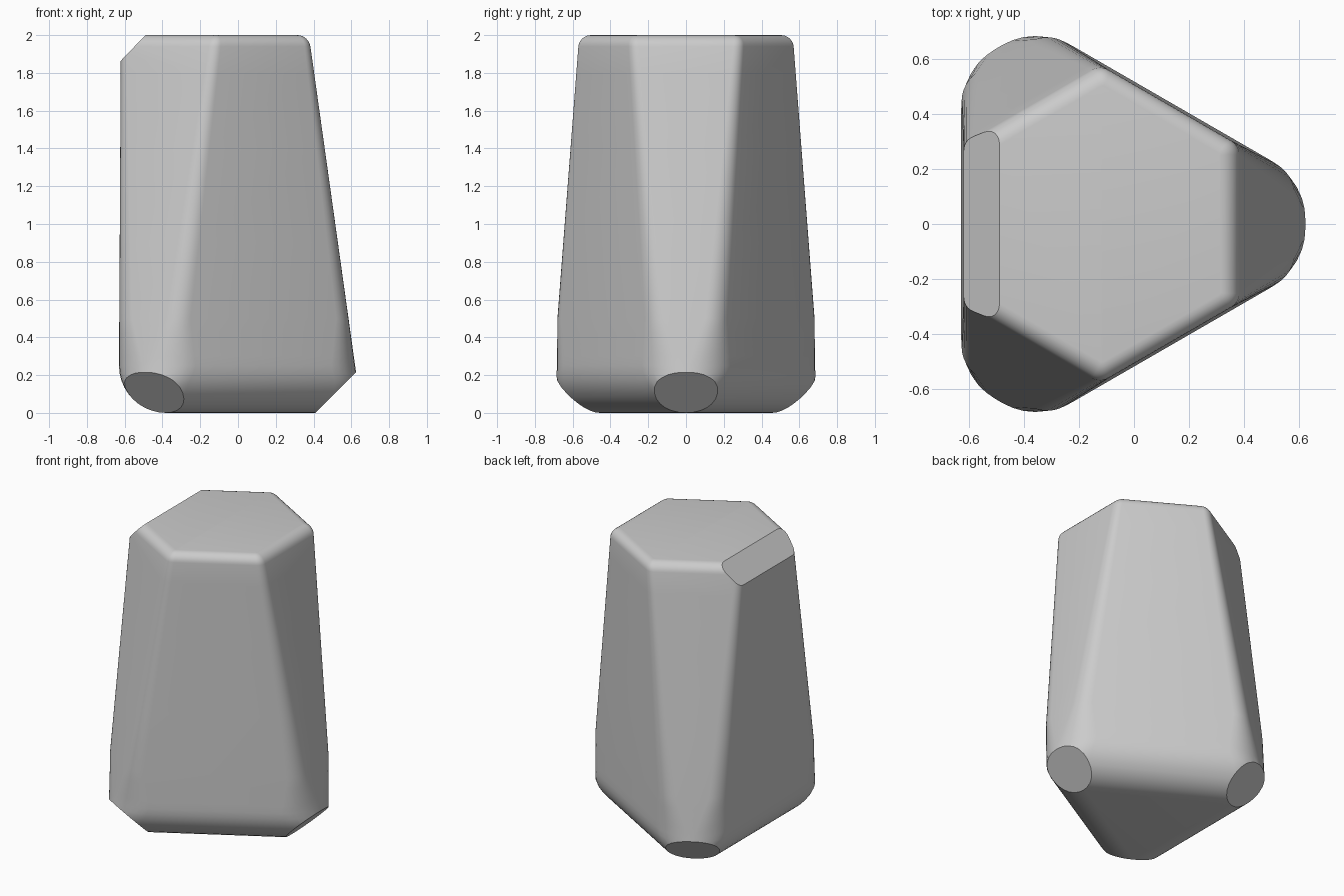
import bpy, bmesh, math
from mathutils import Vector

old = bpy.data.objects.get("Cube")
if old:
    bpy.data.objects.remove(old)

CENTRE_X = -0.12      # axis of the three-sided body
SIDE = 0.51           # distance from the axis to each broad side
ROUND = 0.25          # radius of the lower edges
BEVEL = 0.06          # radius of the top edges
TOP = 2.0
STEPS = 6             # segments in each rounded upright edge


def blend(a, b, t):
    return a + (b - a) * min(max(t, 0), 1)


def section(z):
    """Distances of the broad and corner sides, and the edge radius, at a height."""
    side = blend(SIDE, SIDE - 0.01, (z - ROUND) / (TOP - ROUND))
    corner = 0.775 - 0.14 * z
    radius = blend(0.13, 0.06, (z - 0.5) / 1.5)
    if z < 0.5:
        radius = blend(ROUND, radius, (z - ROUND) / 0.25)
    if z < ROUND:
        radius = math.sqrt(max(ROUND ** 2 - (ROUND - z) ** 2, 0))
        side = SIDE - ROUND + radius
        corner = min(corner, 2 * (SIDE - ROUND) + radius)
    if z > TOP - BEVEL:
        inset = BEVEL - math.sqrt(max(BEVEL ** 2 - (z - TOP + BEVEL) ** 2, 0))
        side, corner = side - inset, corner - inset
        radius -= inset * 0.8
    half = (2 * side - corner) / math.sqrt(3)
    return side, corner, min(radius, half * math.sqrt(3))


def ring(bm, z):
    """One six-sided outline with rounded corners."""
    side, corner, radius = section(z)
    half = (2 * side - corner) / math.sqrt(3)
    shift = radius * math.tan(math.radians(30))
    verts = []
    for k in range(3):
        for sign in (-1, 1):
            cx, cy = corner - radius, sign * (half - shift)
            for i in range(STEPS + 1):
                a = math.radians(60) * i / STEPS
                a = a - math.radians(60) if sign < 0 else a
                p = (cx + radius * math.cos(a), cy + radius * math.sin(a))
                t = math.radians(120 * k)
                verts.append(bm.verts.new((
                    CENTRE_X + p[0] * math.cos(t) - p[1] * math.sin(t),
                    p[0] * math.sin(t) + p[1] * math.cos(t), z)))
    return verts


def cut(bm, point, normal):
    """Slice off everything beyond a plane and close the cut."""
    geom = bm.verts[:] + bm.edges[:] + bm.faces[:]
    made = bmesh.ops.bisect_plane(bm, geom=geom, plane_co=point, plane_no=normal,
                                  dist=1e-5, clear_outer=True)["geom_cut"]
    edges = [e for e in made if isinstance(e, bmesh.types.BMEdge)]
    bmesh.ops.contextual_create(bm, geom=edges)


# Heights: lower rounding, tapered body, top bevel
heights = [ROUND * (1 - math.cos(math.radians(9 * i))) for i in range(11)]
heights += [0.3, 0.35, 0.42, 0.5, 0.9, 1.4, 1.8]
heights += [TOP - BEVEL + BEVEL * math.sin(math.radians(15 * i)) for i in range(7)]

bm = bmesh.new()
rings = [ring(bm, z) for z in heights]
for low, high in zip(rings, rings[1:]):
    n = len(low)
    for i in range(n):
        j = (i + 1) % n
        bm.faces.new((low[i], low[j], high[j], high[i]))
bm.faces.new(rings[-1])
bm.faces.new(rings[0][::-1])
bmesh.ops.remove_doubles(bm, verts=bm.verts[:], dist=0.0005)

# Round flats on the three lower corners
for k in range(3):
    t = math.radians(120 * k)
    out = Vector((math.cos(t), math.sin(t), 0))
    cut(bm, Vector((CENTRE_X, 0, 0)) + out * 0.53, out - Vector((0, 0, 1)))

# Slanted edge along the top of the broad right side
cut(bm, Vector((-0.49, 0, TOP)), Vector((-0.13, 0, 0.125)))
bmesh.ops.recalc_face_normals(bm, faces=bm.faces[:])

mesh = bpy.data.meshes.new("tapered_block")
bm.to_mesh(mesh)
bm.free()
block = bpy.data.objects.new("tapered_block", mesh)
bpy.context.collection.objects.link(block)

# Plain grey
grey = bpy.data.materials.new("grey")
grey.use_nodes = True
colour = (0.6, 0.6, 0.6, 1)
grey.diffuse_color = colour
grey.node_tree.nodes["Principled BSDF"].inputs["Base Color"].default_value = colour
mesh.materials.append(grey)

bpy.ops.object.select_all(action="DESELECT")
block.select_set(True)
bpy.context.view_layer.objects.active = block
bpy.ops.object.shade_smooth_by_angle(angle=math.radians(25))
